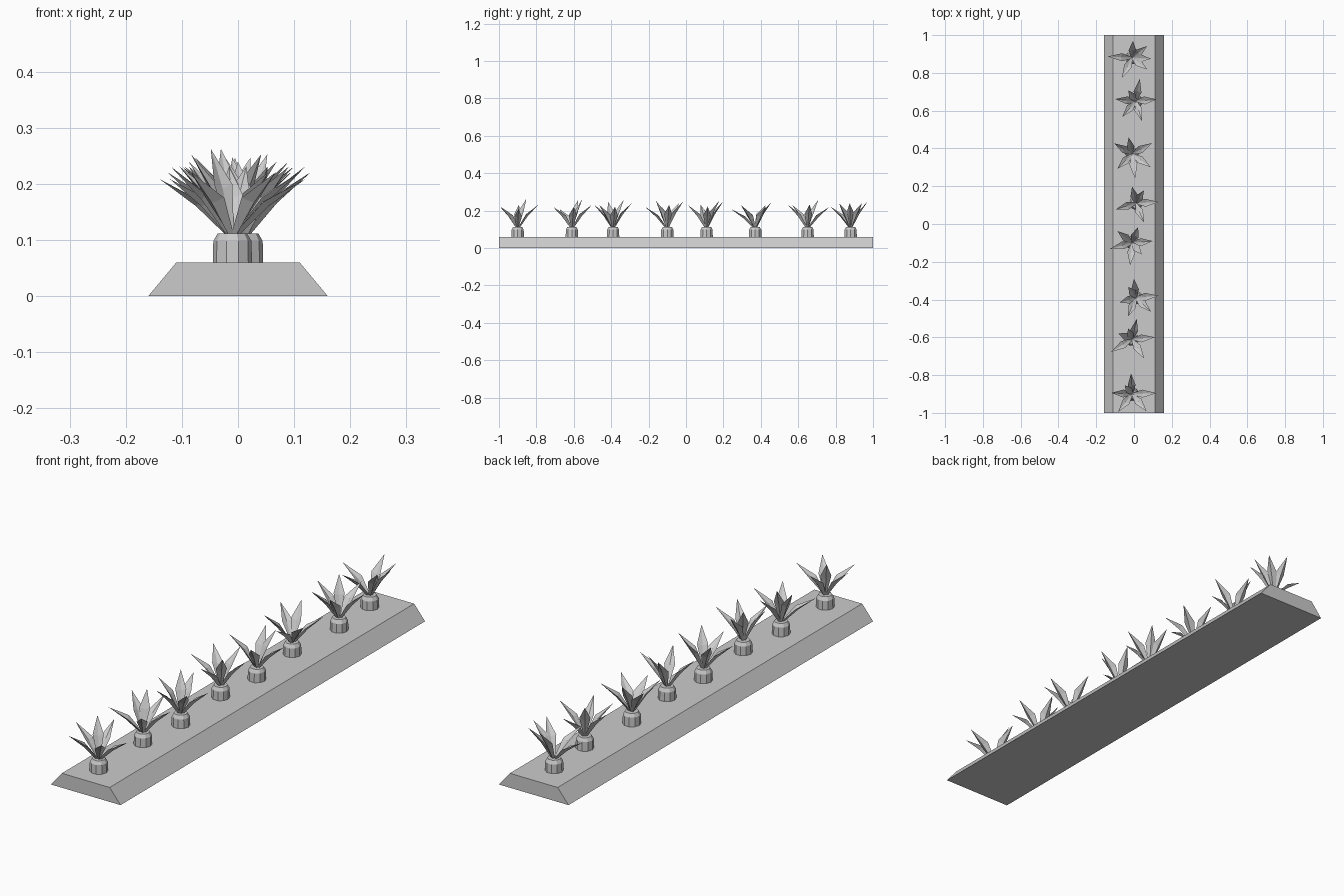
import bpy, bmesh
from math import sin, cos, radians, sqrt, pi
from mathutils import Vector

default = bpy.data.objects.get("Cube")
if default:
    bpy.data.objects.remove(default, do_unlink=True)

grey = bpy.data.materials.new("plain_grey")
grey.use_nodes = True
colour = (0.6, 0.6, 0.6, 1)
grey.diffuse_color = colour
grey.node_tree.nodes["Principled BSDF"].inputs["Base Color"].default_value = colour

BED_TOP = 0.06
CROWN = 0.112
LEAF_LENGTH = 0.162


def finish(bm, name, location=(0, 0, 0)):
    bmesh.ops.recalc_face_normals(bm, faces=bm.faces)
    mesh = bpy.data.meshes.new(name)
    bm.to_mesh(mesh)
    bm.free()
    mesh.materials.append(grey)
    obj = bpy.data.objects.new(name, mesh)
    obj.location = location
    bpy.context.collection.objects.link(obj)
    return obj


def loft(bm, rings):
    """Join closed rings of points and cap both ends."""
    rows = [[bm.verts.new(p) for p in ring] for ring in rings]
    for low, high in zip(rows, rows[1:]):
        for i in range(len(low)):
            j = (i + 1) % len(low)
            bm.faces.new((low[i], low[j], high[j], high[i]))
    bm.faces.new(rows[0][::-1])
    bm.faces.new(rows[-1])


# Sloped bed with upright ends
bm = bmesh.new()
profile = [(-0.16, 0), (0.16, 0), (0.11, BED_TOP), (-0.11, BED_TOP)]
loft(bm, [[(x, y, z) for x, z in profile] for y in (-1, 1)])
finish(bm, "planting_bed")


def add_root(name, x, y):
    """Faceted stump with a chamfered top."""
    bm = bmesh.new()
    sides = 10
    rings = []
    for radius, z in ((0.035, BED_TOP), (0.034, 0.098), (0.026, CROWN)):
        rings.append([(radius * cos(2 * pi * i / sides),
                       radius * sin(2 * pi * i / sides), z) for i in range(sides)])
    loft(bm, rings)
    finish(bm, name, (x, y, 0))


def add_leaf(bm, angle, reach):
    """Thin pointed leaf, keeled below, bending outwards to its tip."""
    out = Vector((cos(radians(angle)), sin(radians(angle)), 0))
    side = Vector((-out.y, out.x, 0))
    up = Vector((0, 0, 1))
    rise = sqrt(LEAF_LENGTH ** 2 - reach ** 2)

    def point(along, height, across):
        return bm.verts.new(out * reach * along + up * (CROWN + rise * height) + side * across)

    root = [point(0.03, 0, s * 0.005) for s in (-1, 1)]
    edge = [point(0.42, 0.58, s * 0.021) for s in (-1, 1)]
    keel = point(0.5, 0.5, 0)
    inner = point(0.45, 0.53, 0)
    heel = point(0.1, -0.02, 0)
    tip = point(1, 1, 0)
    for i in (0, 1):
        bm.faces.new((root[i], heel, keel, edge[i]))
        bm.faces.new((edge[i], keel, tip))
        bm.faces.new((edge[i], inner, tip))
    bm.faces.new((root[0], root[1], inner))
    for i in (0, 1):
        bm.faces.new((root[i], edge[i], inner))
    bm.faces.new((root[0], root[1], heel))


# Each plant: position, leaf directions in degrees, leaf reaches in hundredths
plants = [
    (-0.01, 0.88, (87, 38, 357, 322, 243, 177), (9, 10, 10, 10, 12, 13)),
    (0.01, 0.65, (80, 5, 287, 229, 174, 125), (12, 11, 11, 11, 11, 7)),
    (-0.01, 0.37, (102, 29, 325, 277, 225, 149), (9, 12, 12, 13, 11, 11)),
    (0.01, 0.11, (103, 58, 3, 293, 197), (9, 8, 12, 11, 11)),
    (-0.01, -0.1, (69, 5, 310, 265, 195, 141), (9, 11, 8, 12, 12, 10)),
    (0.01, -0.39, (96, 5, 317, 247, 197, 125), (10, 12, 11, 11, 9, 7)),
    (-0.01, -0.61, (77, 5, 302, 211, 157, 110), (11, 12, 12, 13, 8, 6)),
    (-0.01, -0.9, (93, 2, 310, 232, 177, 130), (11, 13, 12, 12, 11, 6)),
]
for number, (x, y, angles, reaches) in enumerate(plants, 1):
    add_root(f"root_{number}", x, y)
    bm = bmesh.new()
    for angle, reach in zip(angles, reaches):
        add_leaf(bm, angle, reach / 100)
    finish(bm, f"leaves_{number}", (x, y, 0))
